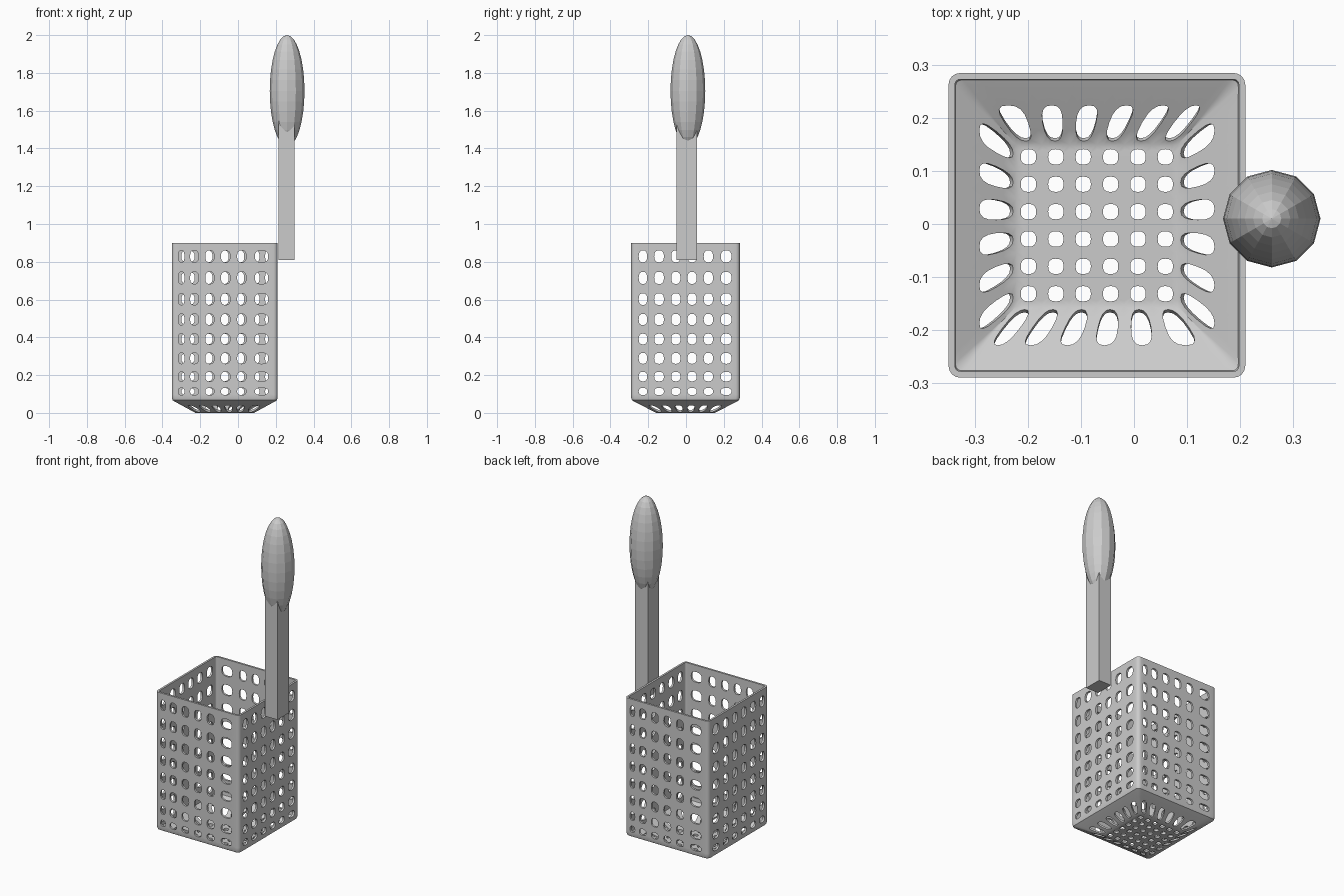
import bpy
import bmesh
import math
from mathutils import Matrix, Vector

cube = bpy.data.objects.get("Cube")
if cube:
    bpy.data.objects.remove(cube, do_unlink=True)

# One plain grey for everything
GREY = (0.6, 0.6, 0.6, 1)
grey = bpy.data.materials.new("plain grey")
grey.use_nodes = True
grey.diffuse_color = GREY
grey.node_tree.nodes["Principled BSDF"].inputs["Base Color"].default_value = GREY


def finish(bm, name):
    mesh = bpy.data.meshes.new(name)
    bm.to_mesh(mesh)
    bm.free()
    obj = bpy.data.objects.new(name, mesh)
    bpy.context.collection.objects.link(obj)
    mesh.materials.append(grey)
    return obj


# Basket layout: outer half sizes, half size of the floor, corner radius
HALF = (0.28, 0.2875)
FLOOR, RADIUS = 0.155, 0.022
CENTRE = Vector((-0.07, -0.0025, 0))
CELLS, SUB = 6, 4

# Profile from floor edge to rim: (0 = floor width, 1 = full width), height
ROWS = [0.08, 0.147, 0.237, 0.34, 0.442, 0.547, 0.657, 0.772, 0.885, 0.9]
PROFILE = [(0, 0), (0.88, 0.06), (0.97, 0.067)] + [(1, z) for z in ROWS]

# Column borders along each side
EVEN = [-1 + 2 * i / CELLS for i in range(CELLS + 1)]
WIDE = [-1, -0.78, -0.47, -0.15, 0.18, 0.51, 1]
SIDE = [-1, -0.7, -0.355, -0.03, 0.29, 0.62, 1]
BORDERS = [WIDE, SIDE, WIDE, [-s for s in reversed(SIDE)]]


def lookup(values, t):
    i = min(int(t), len(values) - 2)
    return values[i] + (values[i + 1] - values[i]) * (t - i)


def side_frame(k, v):
    f = lookup([p[0] for p in PROFILE], v)
    z = lookup([p[1] for p in PROFILE], v)
    along = FLOOR + f * (HALF[k % 2] - FLOOR)
    out = FLOOR + f * (HALF[1 - k % 2] - FLOOR)
    return along, out, RADIUS * f, z


def turn(k, x, y, z):
    return Matrix.Rotation(k * math.pi / 2, 3, 'Z') @ Vector((x, y, z)) + CENTRE


def side_point(k, u, v):
    along, out, r, z = side_frame(k, v)
    blend = min(v, 1)
    s = lookup(EVEN, u) * (1 - blend) + lookup(BORDERS[k], u) * blend
    return turn(k, s * (along - r), -out, z)


def corner_point(k, a, v):
    along, out, r, z = side_frame(k, v)
    return turn(k, along - r + r * math.sin(a), -out + r - r * math.cos(a), z)


def floor_point(u, v):
    step = 2 * FLOOR / CELLS
    return Vector((u * step - FLOOR, FLOOR - v * step, 0)) + CENTRE


bm = bmesh.new()


def face(points):
    bm.faces.new([bm.verts.new(p) for p in points])


def holed_cell(fn, u, v, mid_v, half_u, half_v):
    """One grid cell with a rounded opening."""
    outer, inner = [], []
    for q in range(4):
        for i in range(SUB):
            x, y = -1 + 2 * i / SUB, -1
            for _ in range(q):
                x, y = -y, x
            outer.append(fn(u + 0.5 + x / 2, v + 0.5 + y / 2))
            length = (abs(x) ** 2.6 + abs(y) ** 2.6) ** (1 / 2.6)
            inner.append(fn(u + 0.5 + half_u * x / length,
                            v + mid_v + half_v * y / length))
    n = len(outer)
    for i in range(n):
        j = (i + 1) % n
        face([outer[i], outer[j], inner[j], inner[i]])


def patch(fn, u0, u1, nu, v0, v1, nv):
    """Plain strip of quads."""
    for i in range(nu):
        for j in range(nv):
            a, b = (u0 + (u1 - u0) * t / nu for t in (i, i + 1))
            c, d = (v0 + (v1 - v0) * t / nv for t in (j, j + 1))
            face([fn(a, c), fn(b, c), fn(b, d), fn(a, d)])


# Basket floor
for i in range(CELLS):
    for j in range(CELLS):
        holed_cell(floor_point, i, j, 0.5, 0.28, 0.28)

# Basket slopes, walls and rounded corners
for k in range(4):
    def wall(u, v):
        return side_point(k, u, v)

    def corner(a, v):
        return corner_point(k, a, v)

    for row in range(len(PROFILE) - 1):
        holed = row == 0 or 3 <= row <= 10
        if holed:
            for i in range(CELLS):
                if row == 0:
                    holed_cell(wall, i, row, 0.37, 0.3, 0.29)
                else:
                    holed_cell(wall, i, row, 0.5, 0.28, 0.28)
        else:
            patch(wall, 0, CELLS, CELLS * SUB, row, row + 1, 1)
        patch(corner, 0, math.pi / 2, 4, row, row + 1, SUB if holed else 1)

bmesh.ops.remove_doubles(bm, verts=bm.verts, dist=0.0002)
basket = finish(bm, "basket")
shell = basket.modifiers.new("wall thickness", 'SOLIDIFY')
shell.thickness = 0.012
shell.offset = -1
bpy.context.view_layer.objects.active = basket
basket.select_set(True)
bpy.ops.object.modifier_apply(modifier=shell.name)
bpy.ops.object.shade_smooth_by_angle(angle=math.radians(40))

# Handle bar
bm = bmesh.new()
bmesh.ops.create_cube(bm, size=1, matrix=Matrix.LocRotScale(
    Vector((0.2575, 0.004, 1.185)), None, Vector((0.085, 0.11, 0.75))))
finish(bm, "handle_bar")

# Faceted grip
bm = bmesh.new()
bmesh.ops.create_uvsphere(bm, u_segments=12, v_segments=16, radius=1,
                          matrix=Matrix.LocRotScale(
                              Vector((0.26, 0.01, 1.705)), None,
                              Vector((0.092, 0.092, 0.295))))
finish(bm, "handle_grip")
